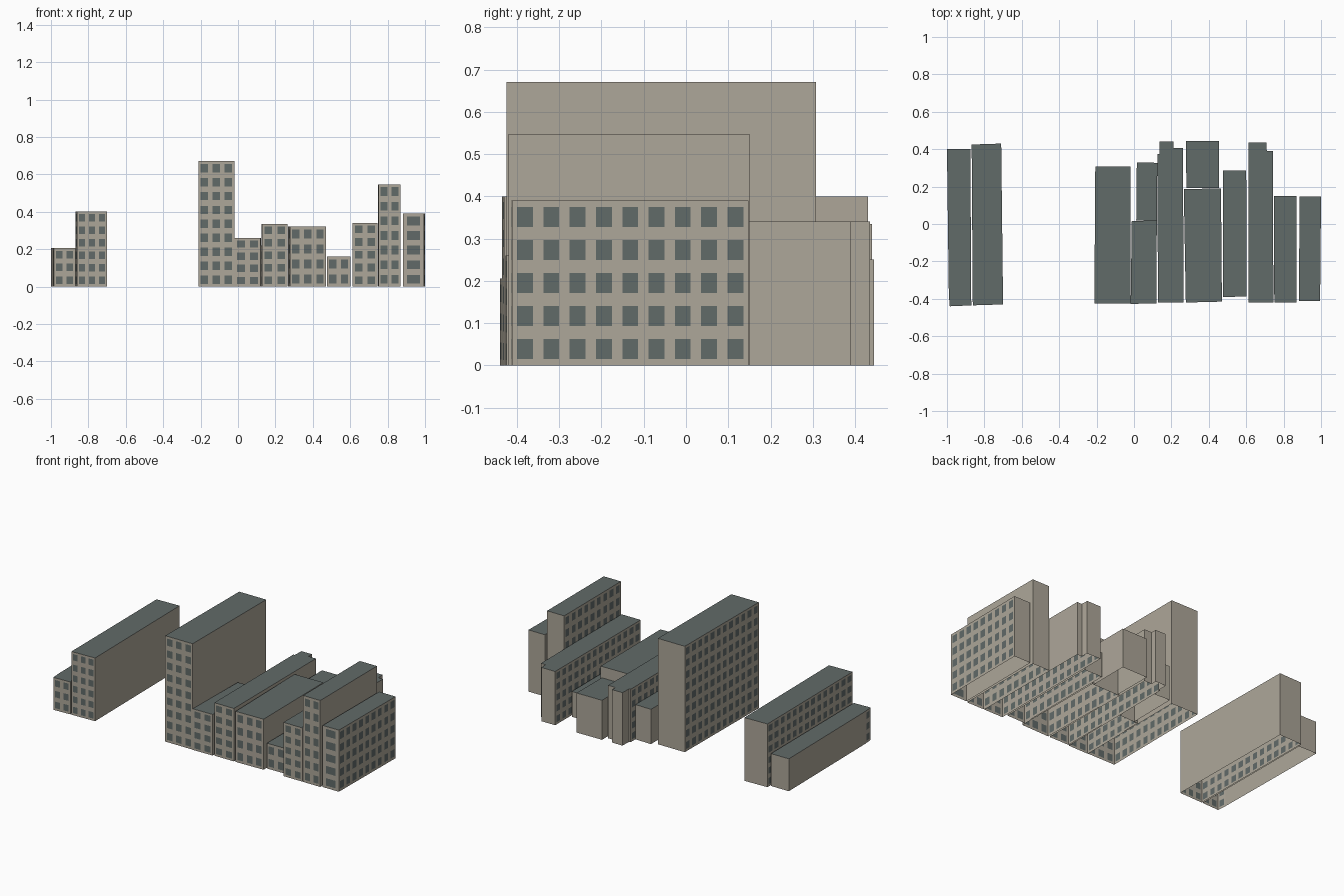
import bpy, bmesh
from mathutils import Vector

if "Cube" in bpy.data.objects:
    bpy.data.objects.remove(bpy.data.objects["Cube"])


def material(name, rgb):
    m = bpy.data.materials.new(name)
    m.diffuse_color = (*rgb, 1)
    m.use_nodes = True
    m.node_tree.nodes["Principled BSDF"].inputs["Base Color"].default_value = m.diffuse_color
    return m


STONE = material("warm_stone", (0.42, 0.385, 0.32))
SLATE = material("slate_grey", (0.12, 0.145, 0.14))


def breaks(n, ratio=0.6):
    """Fractions along a wall: pier, window, pier, window ... pier."""
    out = [0.0]
    for i in range(n):
        out += [(i + 0.5 - ratio / 2) / n, (i + 0.5 + ratio / 2) / n]
    return out + [1.0]


def wall(bm, a, b, h, cols, rows):
    """Flat wall divided into a grid, every odd/odd cell is a window."""
    us, vs = breaks(cols), breaks(rows if cols else 0)
    grid = [[bm.verts.new((*a.lerp(b, u), h * v)) for u in us] for v in vs]
    for j in range(len(vs) - 1):
        for i in range(len(us) - 1):
            f = bm.faces.new((grid[j][i], grid[j][i + 1],
                              grid[j + 1][i + 1], grid[j + 1][i]))
            f.material_index = 1 if i % 2 and j % 2 else 0


def building(name, h, outline, rows=0, windows=None):
    """Open-bottomed block; outline runs counter-clockwise from front left.
    windows maps an outline edge to its number of window columns."""
    windows = windows or {}
    pts = [Vector(p) for p in outline]
    n = len(pts)
    bm = bmesh.new()
    for k in range(n):
        a, b = pts[k], pts[(k + 1) % n]
        cols = windows.get(k, windows.get(k - n, 0))
        wall(bm, a, b, h, cols, rows)
    roof = bm.faces.new([bm.verts.new((*p, h)) for p in pts])
    roof.material_index = 1
    bmesh.ops.remove_doubles(bm, verts=bm.verts, dist=1e-5)
    me = bpy.data.meshes.new(name)
    bm.to_mesh(me)
    bm.free()
    me.materials.append(STONE)
    me.materials.append(SLATE)
    ob = bpy.data.objects.new(name, me)
    bpy.context.collection.objects.link(ob)


# detached pair on the left
building("low_end_block", 0.205,
         [(-.985, -.44), (-.87, -.435), (-.875, .40), (-1, .40), (-.99, -.38)],
         3, {0: 2, -1: 1})
building("left_slab_block", 0.40,
         [(-.862, -.435), (-.70, -.43), (-.71, .43), (-.868, .425)],
         6, {0: 3, -1: 14})

# tall slab
building("tower_slab", 0.67,
         [(-.212, -.425), (-.02, -.425), (-.018, .308), (-.207, .308)],
         9, {0: 3, -1: 12})

# terrace row
building("narrow_block", 0.26,
         [(-.018, -.427), (.12, -.425), (.122, .02), (-.012, .015)],
         4, {0: 2, -1: 7})
building("narrow_block_rear", 0.22,
         [(.012, .02), (.122, .02), (.125, .327), (.015, .33)])
building("stepped_block", 0.335,
         [(.128, -.42), (.265, -.42), (.262, .405), (.21, .405), (.21, .44),
          (.137, .44), (.135, .375), (.125, .375)],
         5, {0: 2, -1: 13})
building("wide_block", 0.32,
         [(.277, -.42), (.47, -.415), (.465, .19), (.266, .187)],
         4, {0: 3, -1: 10})
building("wide_block_rear", 0.25,
         [(.28, .192), (.455, .192), (.455, .445), (.278, .443)])
building("small_block", 0.16,
         [(.475, -.39), (.602, -.388), (.6, .285), (.475, .285)],
         2, {0: 2, -1: 11})
building("long_block", 0.34,
         [(.612, -.42), (.745, -.42), (.743, .39), (.71, .39), (.708, .435),
          (.612, .435)],
         5, {0: 2, -1: 14})
building("high_block", 0.547,
         [(.75, -.42), (.87, -.42), (.868, .15), (.748, .15)],
         7, {0: 2, -1: 9})
building("corner_block", 0.39,
         [(.882, -.413), (.995, -.412), (1.0, .148), (.885, .148)],
         5, {0: 1, 1: 9})
